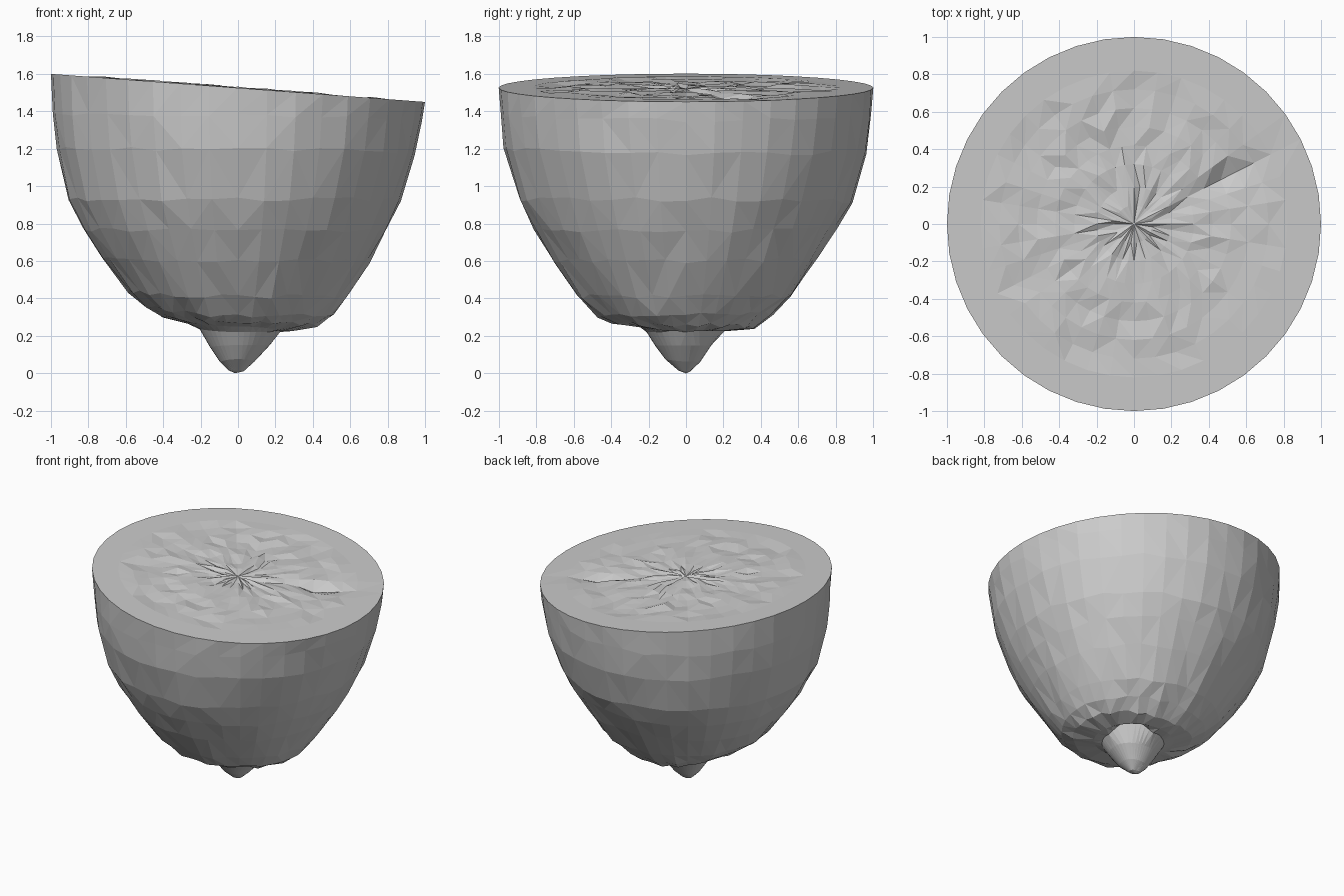
import bpy, bmesh, math, random

if "Cube" in bpy.data.objects:
    bpy.data.objects.remove(bpy.data.objects["Cube"])

random.seed(4)
N = 40          # sides around the fruit
TILT = -0.075   # slope of the cut face along x

# (radius, height) profiles from cut rim down to the tip, one per direction
RIGHT = [(1, 1.45), (.985, 1.35), (.95, 1.17), (.866, .93), (.79, .76), (.705, .60), (.583, .41),
         (.51, .315), (.43, .257), (.29, .225), (.225, .22), (.17, .15), (.09, .064), (.03, .01)]
BACK = [(1, 1.525), (.99, 1.38), (.965, 1.18), (.885, .92), (.81, .78), (.70, .61), (.565, .415),
        (.47, .32), (.37, .247), (.27, .23), (.205, .225), (.135, .15), (.075, .06), (.02, .01)]
LEFT = [(1, 1.60), (.99, 1.39), (.972, 1.20), (.91, .93), (.83, .77), (.73, .61), (.59, .44),
        (.50, .36), (.41, .312), (.27, .265), (.205, .235), (.15, .14), (.096, .06), (.05, .015)]
FRONT = [(1, 1.525), (.99, 1.38), (.97, 1.20), (.89, .93), (.81, .76), (.71, .60), (.58, .41),
         (.48, .305), (.40, .275), (.25, .25), (.21, .22), (.166, .15), (.11, .075), (.04, .015)]


def skin_point(level, a):
    """Blend the two neighbouring direction profiles."""
    c, s = math.cos(a), math.sin(a)
    px = (RIGHT if c > 0 else LEFT)[level]
    py = (BACK if s > 0 else FRONT)[level]
    r = px[0] * c * c + py[0] * s * s
    z = px[1] * c * c + py[1] * s * s
    if level == 0:
        z = 1.525 + TILT * r * c
    elif level < 9:
        r *= 1 + random.uniform(-.006, .006)
        z += random.uniform(-.012, .012)
    elif level == 10:                       # groove behind the lip
        z += .07 * max(0, math.cos(a - math.pi / 4)) ** 2 * abs(math.sin(2 * a))
    return r * c, r * s, z


def pulp_point(r, a):
    """Slightly rough cut face with one seed hollow."""
    x, y = r * math.cos(a), r * math.sin(a)
    z = 1.525 + TILT * x
    if r < .8:
        z += random.uniform(-.014, .008)
    u = (x - .5) * .86 + (y - .24) * .5
    v = -(x - .5) * .5 + (y - .24) * .86
    z -= .06 * math.exp(-(u / .17) ** 2 - (v / .05) ** 2)
    return x, y, z


def bridge(bm, a, b):
    for i in range(N):
        j = (i + 1) % N
        bm.faces.new((a[i], a[j], b[j], b[i]))


def close(bm, ring, co):
    tip = bm.verts.new(co)
    for i in range(N):
        bm.faces.new((ring[i], ring[(i + 1) % N], tip))


bm = bmesh.new()
angles = [2 * math.pi * i / N for i in range(N)]

# peel and pointed tip
rings = [[bm.verts.new(skin_point(k, a)) for a in angles] for k in range(len(RIGHT))]
for upper, lower in zip(rings, rings[1:]):
    bridge(bm, upper, lower)
close(bm, rings[-1], (-.015, 0, 0))

# cut face
prev = rings[0]
for r in (.82, .72, .62, .52, .42, .32, .2, .1):
    ring = [bm.verts.new(pulp_point(r, a)) for a in angles]
    bridge(bm, prev, ring)
    prev = ring
close(bm, prev, (0, 0, 1.52))

bmesh.ops.triangulate(bm, faces=bm.faces[:])
bmesh.ops.recalc_face_normals(bm, faces=bm.faces[:])
mesh = bpy.data.meshes.new("half_lemon")
bm.to_mesh(mesh)
bm.free()
bpy.context.collection.objects.link(bpy.data.objects.new("half_lemon", mesh))
